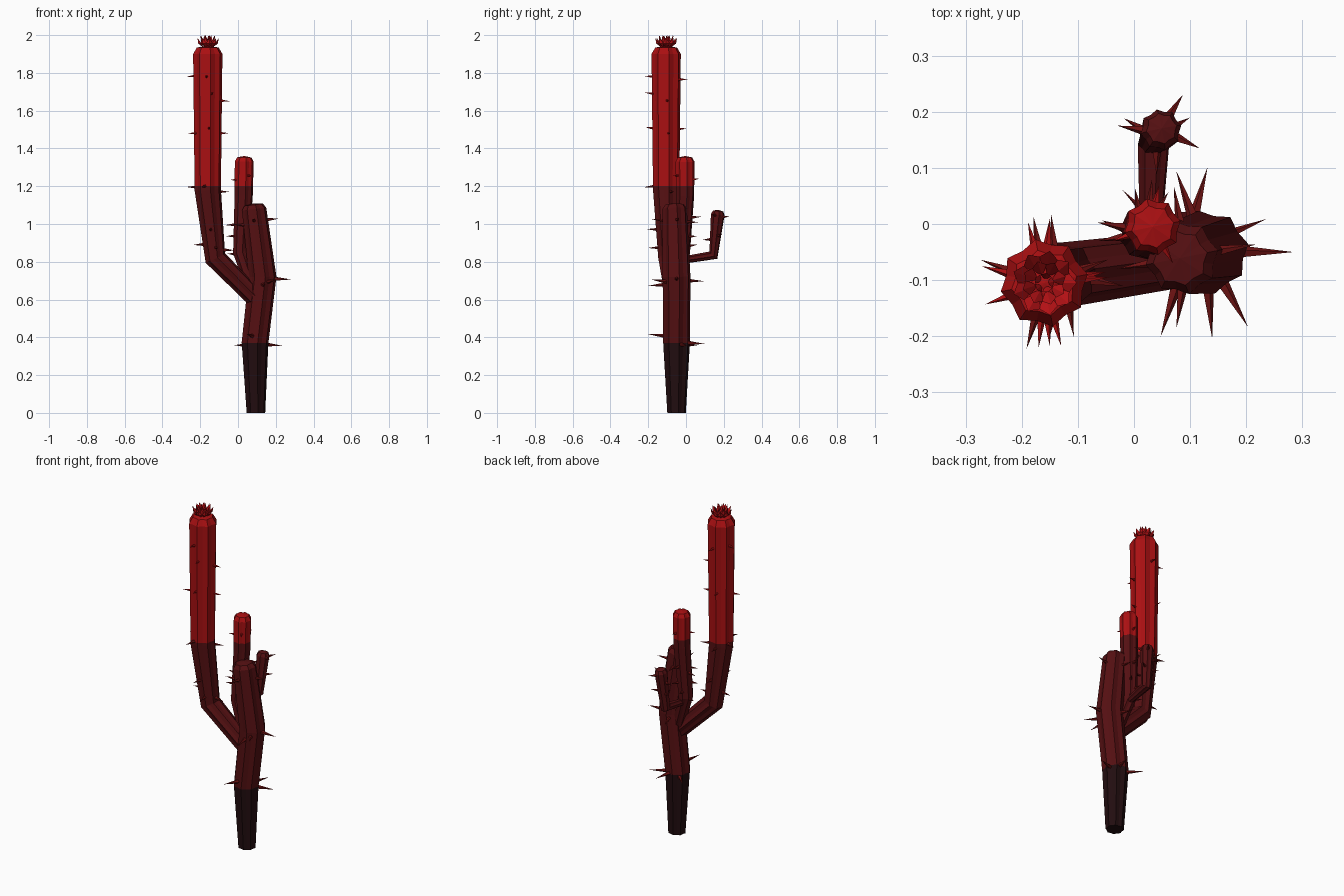
import bpy, bmesh, math, random
from mathutils import Vector

random.seed(4)
if "Cube" in bpy.data.objects:
    bpy.data.objects.remove(bpy.data.objects["Cube"], do_unlink=True)


def material(name, color):
    m = bpy.data.materials.new(name)
    m.use_nodes = True
    m.diffuse_color = (*color, 1)
    m.node_tree.nodes["Principled BSDF"].inputs["Base Color"].default_value = (*color, 1)
    return m


dark = material("charred base", (0.016, 0.004, 0.005))
mid = material("deep red", (0.09, 0.005, 0.006))
bright = material("bright red", (0.4, 0.005, 0.006))
thorn_red = material("thorn red", (0.15, 0.006, 0.006))
petal_red = material("petal red", (0.5, 0.006, 0.008))

LOW, HIGH = 0.37, 1.2  # heights where the skin colour changes
RIBS = 8


def finish(name, bm, mats):
    bmesh.ops.recalc_face_normals(bm, faces=bm.faces)
    mesh = bpy.data.meshes.new(name)
    bm.to_mesh(mesh)
    bm.free()
    for m in mats:
        mesh.materials.append(m)
    obj = bpy.data.objects.new(name, mesh)
    bpy.context.collection.objects.link(obj)
    return obj


def stem(name, path, cap):
    """Sweep a ribbed section along (x, y, z, radius) points and close it with a low cap."""
    pts = [Vector(p[:3]) for p in path]
    radii = [p[3] for p in path]
    tangents = []
    for i in range(len(pts)):
        before = (pts[i] - pts[max(i - 1, 0)]).normalized()
        after = (pts[min(i + 1, len(pts) - 1)] - pts[i]).normalized()
        tangents.append((before + after).normalized())
    # rounded shoulder
    pts.append(pts[-1] + tangents[-1] * cap * 0.75)
    radii.append(radii[-1] * 0.75)
    tangents.append(tangents[-1])

    bm = bmesh.new()
    rings = []
    for p, r, t in zip(pts, radii, tangents):
        turn = Vector((0, 0, 1)).rotation_difference(t)
        ring = []
        for k in range(RIBS * 2):
            a = math.pi * (k + 0.5) / RIBS
            rr = r * (0.87 if k % 2 else 1)
            ring.append(bm.verts.new(p + turn @ Vector((rr * math.cos(a), rr * math.sin(a), 0))))
        rings.append(ring)
    n = RIBS * 2
    for lower, upper in zip(rings, rings[1:]):
        for k in range(n):
            bm.faces.new((lower[k], lower[(k + 1) % n], upper[(k + 1) % n], upper[k]))
    bm.faces.new(rings[0][::-1])
    apex = bm.verts.new(pts[-1] + tangents[-1] * cap * 0.25)
    for k in range(n):
        bm.faces.new((rings[-1][k], rings[-1][(k + 1) % n], apex))
    # cut level colour borders
    for z in (LOW, HIGH):
        bmesh.ops.bisect_plane(bm, geom=bm.verts[:] + bm.edges[:] + bm.faces[:],
                               plane_co=(0, 0, z), plane_no=(0, 0, 1))
    for f in bm.faces:
        z = f.calc_center_median().z
        f.material_index = 0 if z < LOW else 1 if z < HIGH else 2
    finish(name, bm, (dark, mid, bright))


def point_on(path, z):
    """Centre and radius of a stem at a height."""
    for a, b in zip(path, path[1:]):
        if a[2] <= z <= b[2]:
            t = (z - a[2]) / (b[2] - a[2])
            v = Vector(a).lerp(Vector(b), t)
            return Vector(v[:3]), v[3]
    return Vector(path[-1][:3]), path[-1][3]


def thorns(name, path, rings):
    """Each ring is (height, reach, angles in degrees)."""
    bm = bmesh.new()
    for height, reach, angles in rings:
        for angle in angles:
            c, r = point_on(path, height + random.uniform(-0.025, 0.025))
            a = math.radians(angle)
            d = Vector((math.cos(a), math.sin(a), random.uniform(-0.1, 0.15)))
            side = Vector((-math.sin(a), math.cos(a), 0))
            up = d.cross(side)
            w = 0.006 + reach * 0.07
            foot = c + d * r * 0.8
            tip = bm.verts.new(c + d * (r + reach))
            base = []
            for k in range(5):
                b = math.tau * k / 5
                base.append(bm.verts.new(foot + (side * math.cos(b) + up * math.sin(b)) * w))
            for k in range(5):
                f = bm.faces.new((base[k], base[(k + 1) % 5], tip))
                f.material_index = 1 if height > HIGH else 0
            bm.faces.new(base[::-1])
    finish(name, bm, (thorn_red, bright))


# stems
trunk = [(0.095, -0.05, 0, 0.05), (0.09, -0.05, LOW, 0.072),
         (0.13, -0.05, 0.72, 0.075), (0.085, -0.06, 1.08, 0.066)]
tall_arm = [(0.1, -0.06, 0.6, 0.05), (-0.12, -0.09, 0.82, 0.058),
            (-0.16, -0.105, 1.18, 0.071), (-0.16, -0.105, 1.9, 0.079)]
middle_arm = [(0.09, -0.045, 0.62, 0.035), (0.015, -0.02, 0.85, 0.042),
              (0.03, -0.005, 1.15, 0.049), (0.033, -0.005, 1.33, 0.051)]
back_arm = [(0.03, -0.01, 0.81, 0.02), (0.035, 0.145, 0.835, 0.029),
            (0.048, 0.168, 1.05, 0.037)]
stem("trunk", trunk, 0.03)
stem("tall_arm", tall_arm, 0.045)
stem("middle_arm", middle_arm, 0.03)
stem("back_arm", back_arm, 0.025)

# thorns
thorns("trunk_thorns", trunk, [
    (0.38, 0.085, (22, 75, 135, 253)),
    (0.7, 0.08, (0, 110, 275, 300)),
    (1.0, 0.06, (10, 100, 190, 262))])
thorns("tall_arm_thorns", tall_arm, [
    (1.77, 0.038, (165, 265, 85)), (1.66, 0.04, (5, 285)),
    (1.48, 0.038, (200, 105, 275, 10)),
    (1.19, 0.05, (160, 20, 255, 100)),
    (0.98, 0.05, (262, 95)), (0.87, 0.05, (175, 350, 280))])
thorns("middle_arm_thorns", middle_arm, [
    (1.24, 0.025, (80, 200, 300)),
    (1.02, 0.045, (170, 85)), (0.95, 0.04, (190, 60)), (0.86, 0.04, (160, 100))])
thorns("back_arm_thorns", back_arm, [
    (1.02, 0.04, (58, 170, 335)), (0.93, 0.035, (150, 30, 270))])

# flower: nested rings of pointed petals
bm = bmesh.new()
centre = Vector((-0.16, -0.105, 1.93))
for count, spread, height, twist in ((9, 0.058, 0.055, 0), (8, 0.04, 0.068, 0.3), (5, 0.018, 0.07, 0.1)):
    for i in range(count):
        a = math.tau * i / count + twist
        out = Vector((math.cos(a), math.sin(a), 0))
        side = Vector((-math.sin(a), math.cos(a), 0))
        up = Vector((0, 0, 1))
        wide = spread * 0.2 + 0.006
        foot = bm.verts.new(centre + out * spread * 0.3)
        tip = bm.verts.new(centre + out * spread + up * height)
        belly = bm.verts.new(centre + out * spread * 0.92 + up * height * 0.45)
        left, right = (bm.verts.new(centre + out * spread * 0.75 + up * height * 0.5 + side * s * wide)
                       for s in (1, -1))
        inner = bm.verts.new(centre + out * spread * 0.65 + up * height * 0.5)
        for mid_vert in (belly, inner):
            for edge in (left, right):
                bm.faces.new((foot, mid_vert, edge))
                bm.faces.new((mid_vert, tip, edge))
finish("flower", bm, (petal_red,))
